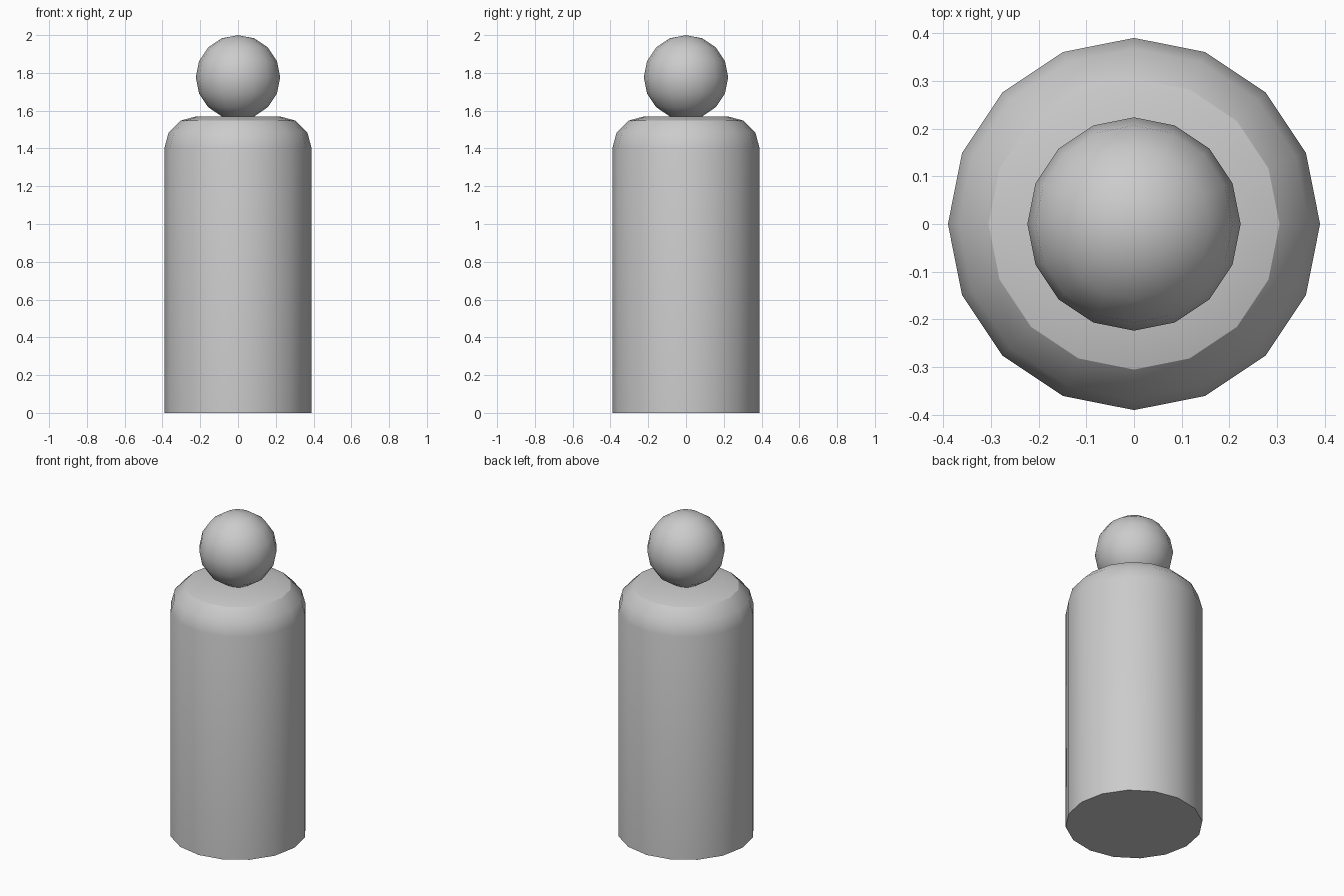
import bpy, bmesh
from math import cos, sin, pi, radians

if "Cube" in bpy.data.objects:
    bpy.data.objects.remove(bpy.data.objects["Cube"])

SIDES = 16
R, EDGE_Z, BEVEL = 0.39, 1.40, 0.17

# body: lathed bottle profile with a three-step rounded shoulder
profile = [(R, 0.0)] + [
    (R - BEVEL + BEVEL * cos(radians(a)), EDGE_Z + BEVEL * sin(radians(a)))
    for a in (0, 30, 60, 90)]
bm = bmesh.new()
rings = [[bm.verts.new((r * cos(2 * pi * i / SIDES), r * sin(2 * pi * i / SIDES), z))
          for i in range(SIDES)] for r, z in profile]
for lo, hi in zip(rings, rings[1:]):
    for i in range(SIDES):
        j = (i + 1) % SIDES
        bm.faces.new((lo[i], lo[j], hi[j], hi[i]))
bm.faces.new(rings[0][::-1])
bm.faces.new(rings[-1])
for f in bm.faces:
    f.smooth = True
# crisp base rim and shoulder crease
for ring in (rings[0], rings[3]):
    for i in range(SIDES):
        bm.edges.get((ring[i], ring[(i + 1) % SIDES])).smooth = False
mesh = bpy.data.meshes.new("body")
bm.to_mesh(mesh)
bm.free()
bpy.context.collection.objects.link(bpy.data.objects.new("body", mesh))

# head: ball resting slightly sunk into the shoulders
bpy.ops.mesh.primitive_uv_sphere_add(segments=SIDES, ring_count=8, radius=0.2235,
                                     location=(0, 0, 1.7765))
head = bpy.context.object
head.name = "head"
bpy.ops.object.shade_smooth()
